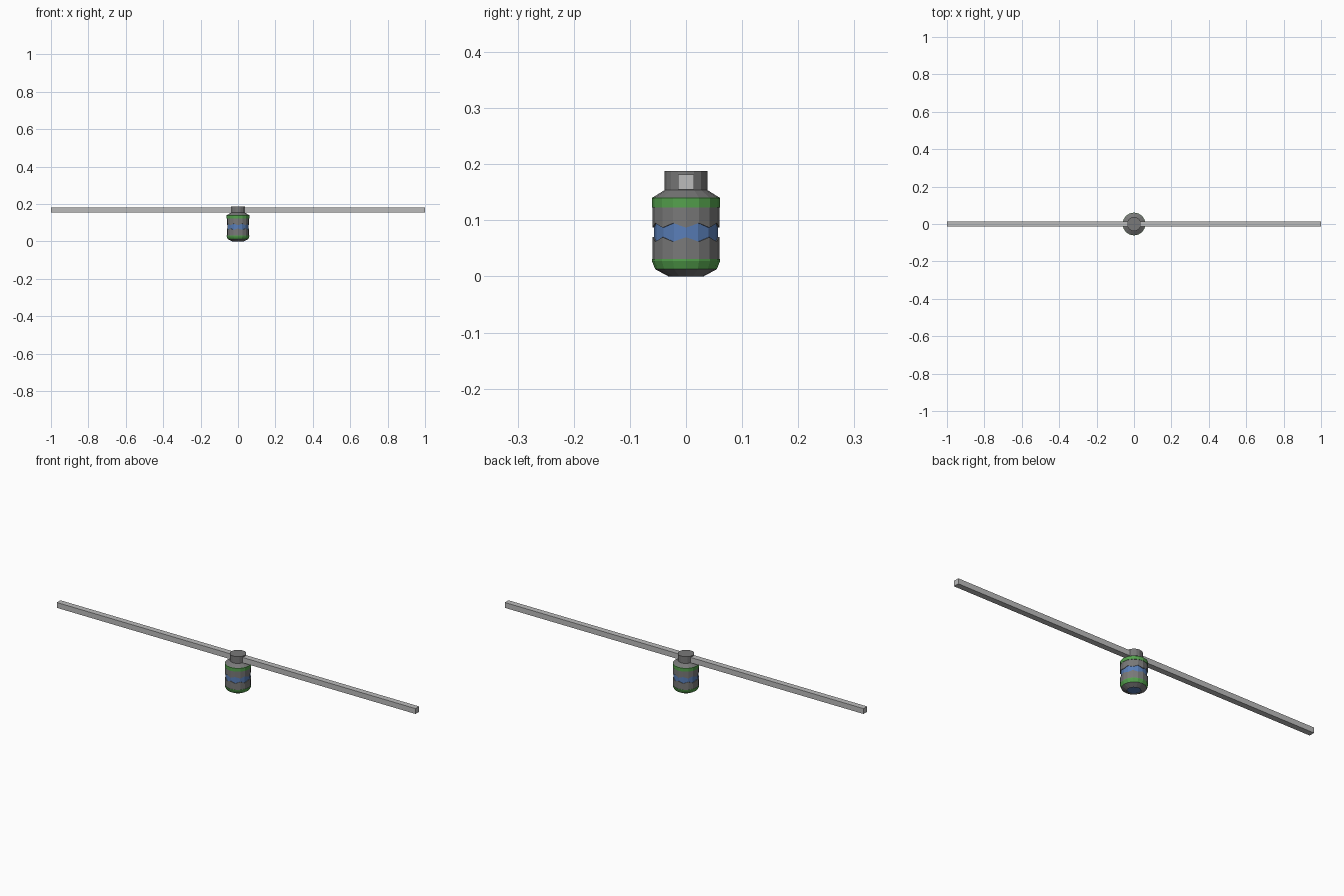
import bpy, bmesh, math

if "Cube" in bpy.data.objects:
    bpy.data.objects.remove(bpy.data.objects["Cube"])

SIDES = 16


def material(name, rgb):
    m = bpy.data.materials.new(name)
    m.diffuse_color = (*rgb, 1)
    m.use_nodes = True
    m.node_tree.nodes["Principled BSDF"].inputs["Base Color"].default_value = m.diffuse_color
    return m


GREY = material("dark grey", (0.19, 0.19, 0.19))
GREEN = material("green", (0.09, 0.36, 0.075))
BLUE = material("blue", (0.10, 0.21, 0.48))
SILVER = material("light grey", (0.50, 0.50, 0.50))


def finish(bm, name, mat):
    bmesh.ops.recalc_face_normals(bm, faces=bm.faces)
    me = bpy.data.meshes.new(name)
    bm.to_mesh(me)
    bm.free()
    me.materials.append(mat)
    ob = bpy.data.objects.new(name, me)
    bpy.context.collection.objects.link(ob)
    return ob


def lathe(name, mat, profile, cap_bottom=False, cap_top=False):
    """Turn (radius, height, zigzag) points; zigzag shifts every other vertex."""
    bm = bmesh.new()
    rings = []
    for r, z, zig in profile:
        ring = []
        for i in range(SIDES):
            a = 2 * math.pi * i / SIDES
            dz = zig if i % 2 else -zig
            ring.append(bm.verts.new((r * math.cos(a), r * math.sin(a), z + dz)))
        rings.append(ring)
    for lo, hi in zip(rings, rings[1:]):
        for i in range(SIDES):
            j = (i + 1) % SIDES
            bm.faces.new((lo[i], lo[j], hi[j], hi[i]))
    if cap_bottom:
        bm.faces.new(rings[0])
    if cap_top:
        bm.faces.new(rings[-1])
    return finish(bm, name, mat)


# Base: glowing disc, tapered foot, green ring
lathe("bottom_disc", BLUE, [(0.022, 0.004, 0), (0.030, 0.004, 0)], cap_bottom=True)
lathe("tapered_foot", GREY, [(0.030, 0.004, 0), (0.031, 0, 0), (0.055, 0.013, 0)])
lathe("lower_ring", GREEN, [(0.055, 0.013, 0), (0.061, 0.028, 0),
                            (0.061, 0.031, 0), (0.059, 0.031, 0)])

# Casing halves with toothed rims around the blue core
lathe("lower_casing", GREY, [(0.0595, 0.031, 0), (0.0595, 0.066, -0.004),
                             (0.056, 0.066, -0.004)])
lathe("core", BLUE, [(0.057, 0.055, 0), (0.057, 0.105, 0)])
lathe("upper_casing", GREY, [(0.056, 0.091, 0.004), (0.0595, 0.091, 0.004),
                             (0.0595, 0.123, 0)])

# Upper green ring, shoulder and cap
lathe("upper_ring", GREEN, [(0.059, 0.123, 0), (0.061, 0.123, 0),
                            (0.061, 0.140, 0), (0.059, 0.141, 0)])
lathe("shoulder_and_cap", GREY, [(0.059, 0.141, 0), (0.038, 0.154, 0),
                                 (0.038, 0.188, 0)], cap_top=True)

# Long square bar through the cap
bm = bmesh.new()
bmesh.ops.create_cube(bm, size=1)
for v in bm.verts:
    v.co.x *= 2
    v.co.y *= 0.029
    v.co.z = 0.1685 + v.co.z * 0.027
finish(bm, "cross_bar", SILVER)
